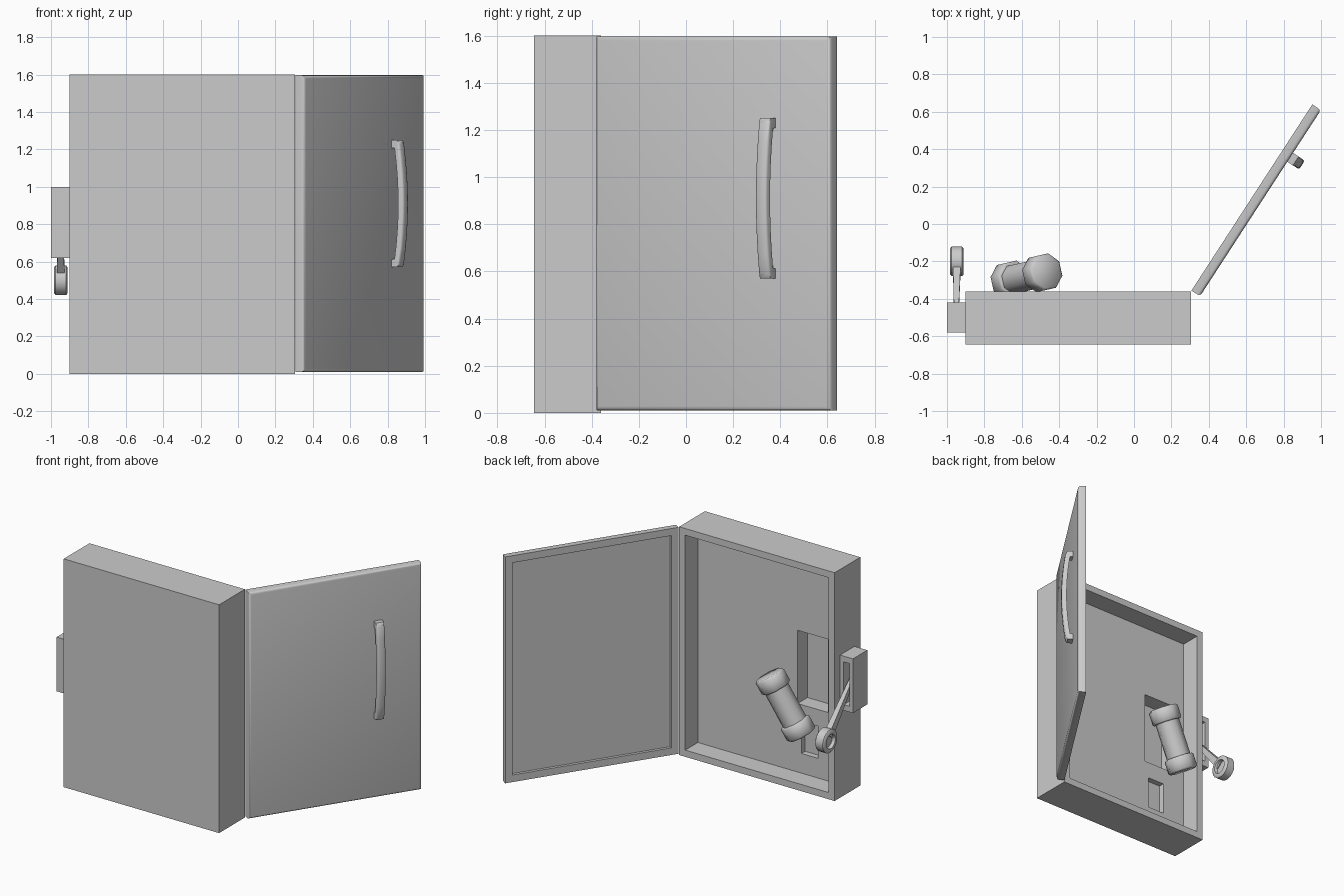
import bpy, bmesh, math
from mathutils import Matrix, Vector

if "Cube" in bpy.data.objects:
    bpy.data.objects.remove(bpy.data.objects["Cube"])


def finish(name, bm, smooth=False):
    bmesh.ops.recalc_face_normals(bm, faces=bm.faces)
    me = bpy.data.meshes.new(name)
    bm.to_mesh(me)
    bm.free()
    ob = bpy.data.objects.new(name, me)
    bpy.context.collection.objects.link(ob)
    if smooth:
        activate(ob)
        bpy.ops.object.shade_smooth_by_angle(angle=math.radians(50))
    return ob


def activate(ob):
    bpy.ops.object.select_all(action='DESELECT')
    ob.select_set(True)
    bpy.context.view_layer.objects.active = ob


def box(name, lo, hi):
    bm = bmesh.new()
    bmesh.ops.create_cube(bm, size=1)
    for v in bm.verts:
        v.co = Vector([a + (c + .5) * (b - a) for a, b, c in zip(lo, hi, v.co)])
    return finish(name, bm)


def cut(ob, lo, hi):
    cutter = box("cutter", lo, hi)
    cutter.hide_render = True
    mod = ob.modifiers.new("cut", 'BOOLEAN')
    mod.operation, mod.solver, mod.object = 'DIFFERENCE', 'EXACT', cutter
    activate(ob)
    bpy.ops.object.modifier_apply(modifier=mod.name)
    bpy.data.objects.remove(cutter)


def revolve(name, profile, start, axis, sides):
    """Lathe of (radius, distance) points about an axis."""
    bm = bmesh.new()
    rings = [[bm.verts.new((r * math.cos(t), r * math.sin(t), d))
              for t in [2 * math.pi * (i + .5) / sides for i in range(sides)]]
             for r, d in profile]
    for a, b in zip(rings, rings[1:]):
        for i in range(sides):
            j = (i + 1) % sides
            bm.faces.new((a[i], a[j], b[j], b[i]))
    bm.faces.new(rings[0])
    bm.faces.new(rings[-1])
    rot = Vector(axis).to_track_quat('Z', 'Y').to_matrix().to_4x4()
    bm.transform(Matrix.Translation(start) @ rot)
    return finish(name, bm, True)


# Cabinet, open to the back, with two pockets in its inner wall
cabinet = box("cabinet", (-.9, -.645, 0), (.305, -.36, 1.6))
cut(cabinet, (-.853, -.5, .047), (.258, -.3, 1.553))
cut(cabinet, (-.75, -.61, .527), (-.515, -.45, 1.04))
cut(cabinet, (-.675, -.54, .185), (-.545, -.45, .41))

# Swung-open door: bevelled outside, shallow recessed panel inside
L, T = 1.187, .055
door = box("door", (0, -T, .01), (L, 0, 1.597))
bm = bmesh.new()
bm.from_mesh(door.data)
edges = [e for e in bm.edges if all(v.co.y < -T / 2 for v in e.verts)]
bmesh.ops.bevel(bm, geom=edges, offset=.018, segments=3, profile=.5, affect='EDGES')
bm.to_mesh(door.data)
bm.free()
cut(door, (.05, -.02, .06), (L - .05, .1, 1.547))
activate(door)
bpy.ops.object.shade_smooth_by_angle(angle=math.radians(40))

# Bowed door handle: side profile extruded across its width
zc, half = .91, .34
outer = [(-(.105 + .025 * (1 - t * t)), zc + half * .93 * t)
         for t in [i / 4 for i in range(-4, 5)]]
inner = [(-(.075 + .023 * (1 - t * t)), zc + half * .87 * t)
         for t in [i / 4 for i in range(4, -5, -1)]]
profile = ([(-.05, zc - half), (-.09, zc - half)] + outer +
           [(-.09, zc + half), (-.05, zc + half), (-.05, zc + half * .88)] +
           inner + [(-.05, zc - half * .88)])
bm = bmesh.new()
face = bm.faces.new([bm.verts.new((.857, y, z)) for y, z in profile])
ext = bmesh.ops.extrude_face_region(bm, geom=[face])
for v in ext['geom']:
    if isinstance(v, bmesh.types.BMVert):
        v.co.x += .056
rim = [e for e in bm.edges if abs(e.verts[0].co.x - e.verts[1].co.x) < 1e-5
       and all(v.co.y < -.1 for v in e.verts)]
bmesh.ops.bevel(bm, geom=rim, offset=.012, segments=2, profile=.5, affect='EDGES')
handle = finish("door_handle", bm, True)
for ob in (door, handle):
    ob.location = (.307, -.356, 0)
    ob.rotation_euler.z = math.radians(57)

# Switch housing with slot on the cabinet side
housing = box("switch_housing", (-1, -.58, .62), (-.9, -.42, 1))
cut(housing, (-.972, -.54, .66), (-.928, -.4, .96))

# Tapered lever arm
top, knob = Vector((-.95, -.49, .83)), Vector((-.947, -.2, .5))
bm = bmesh.new()
bmesh.ops.create_cube(bm, size=1)
length = (knob - top).length - .03
for v in bm.verts:
    low = v.co.z > 0
    v.co.x *= .042 if low else .024
    v.co.y *= .055 if low else .025
    v.co.z = (v.co.z + .5) * length
direction = (knob - top).normalized()
side = Vector((1, 0, 0))
up = direction.cross(side).normalized()
rot = Matrix((side, up, direction)).transposed().to_4x4()
bm.transform(Matrix.Translation(top) @ rot)
finish("lever_arm", bm)

# Round lever knob, dished on both faces
revolve("lever_knob", [(.045, .022), (.05, 0), (.07, 0), (.08, .008), (.08, .064),
                       (.07, .072), (.05, .072), (.045, .05)],
        (-.983, -.2, .5), (1, 0, 0), 20)

# Tilted fuse: barrel with a wider cap at each end
low, high = Vector((-.685, -.305, .425)), Vector((-.465, -.255, .81))
n = (high - low).length
ends = [(.09, 0), (.102, .012), (.102, .092), (.094, .1), (.083, .1)]
revolve("fuse", ends + [(r, n - d) for r, d in reversed(ends)], low, high - low, 8)
